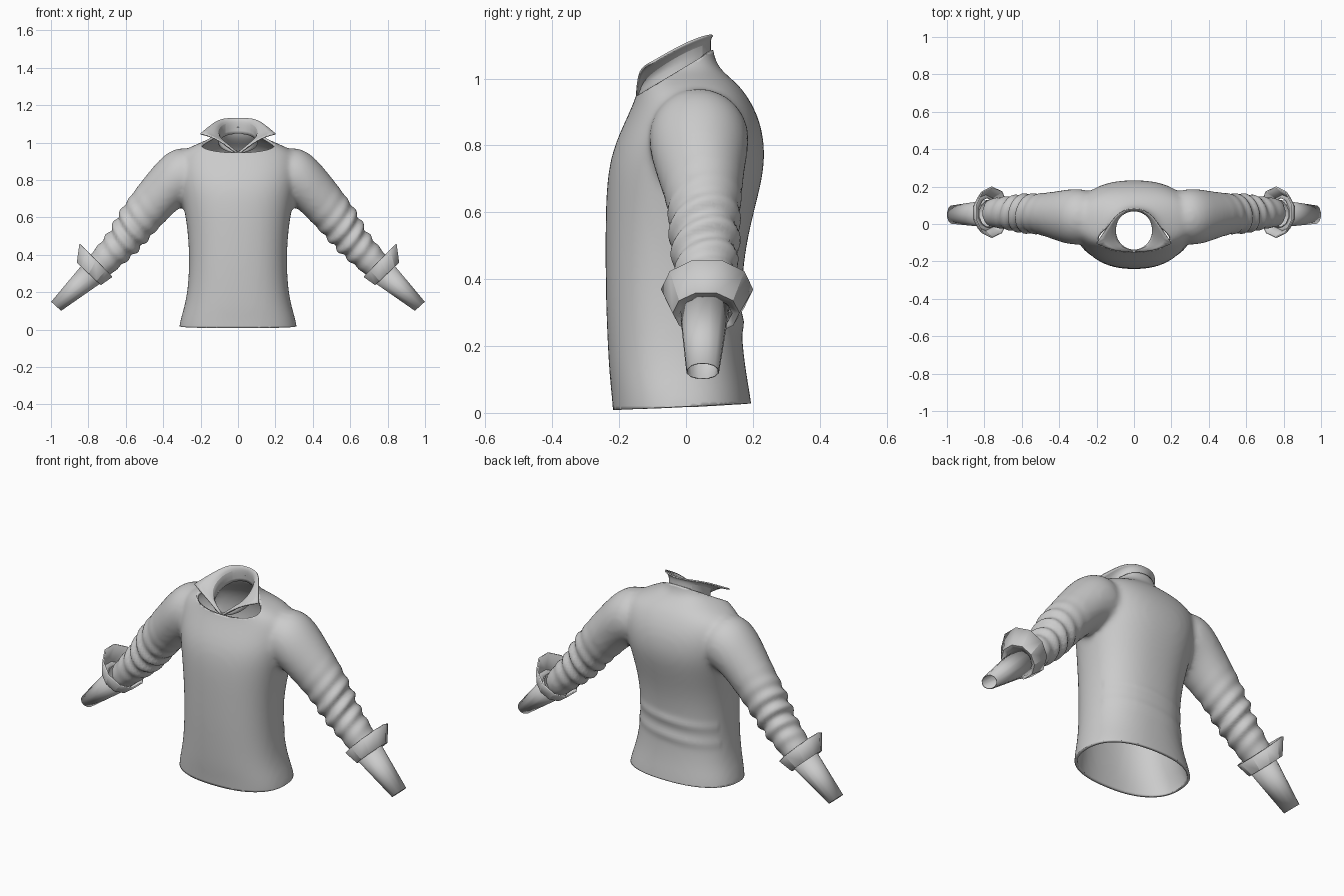
import bpy, bmesh, math
from mathutils import Vector

old = bpy.data.objects.get("Cube")
if old:
    bpy.data.objects.remove(old)

mat = bpy.data.materials.new("grey_cloth")
mat.use_nodes = True
GREY = (0.6, 0.6, 0.6, 1)
mat.diffuse_color = GREY
mat.node_tree.nodes["Principled BSDF"].inputs["Base Color"].default_value = GREY


def make(name, bm):
    bmesh.ops.recalc_face_normals(bm, faces=bm.faces)
    mesh = bpy.data.meshes.new(name)
    bm.to_mesh(mesh)
    bm.free()
    mesh.materials.append(mat)
    ob = bpy.data.objects.new(name, mesh)
    bpy.context.collection.objects.link(ob)
    return ob


def smooth(ob, angle):
    bpy.ops.object.select_all(action='DESELECT')
    ob.select_set(True)
    bpy.context.view_layer.objects.active = ob
    bpy.ops.object.shade_smooth_by_angle(angle=math.radians(angle))


def bridge(bm, rows, closed=True):
    rows = [[bm.verts.new(p) for p in row] for row in rows]
    n = len(rows[0])
    for a, b in zip(rows, rows[1:]):
        for i in range(n if closed else n - 1):
            j = (i + 1) % n
            bm.faces.new((a[i], a[j], b[j], b[i]))
    return rows


def cap(bm, rows):
    bm.faces.new(rows[0])
    bm.faces.new(rows[-1])


def ring(centre, u, v, n, power=2.0):
    """Superellipse around centre with half axes u and v."""
    pts = []
    for i in range(n):
        t = math.tau * (i + 0.5) / n
        c, s = math.cos(t), math.sin(t)
        pts.append(centre + u * math.copysign(abs(c) ** (2 / power), c)
                   + v * math.copysign(abs(s) ** (2 / power), s))
    return pts


def sleeve_ring(side, upper, lower, y, ry, n):
    a = Vector((upper[0] * side, y, upper[1]))
    b = Vector((lower[0] * side, y, lower[1]))
    return ring((a + b) / 2, (a - b) / 2, Vector((0, ry, 0)), n)


# Torso sections: height, half width, front y, back y
TORSO = [(-0.12, .325, -.215, .21), (.02, .322, -.22, .2), (.1, .295, -.23, .185),
         (.2, .272, -.236, .17), (.35, .262, -.242, .165), (.5, .268, -.243, .18),
         (.62, .285, -.242, .21), (.72, .305, -.236, .235), (.8, .32, -.217, .238),
         (.88, .325, -.18, .222), (.95, .31, -.148, .185), (.99, .23, -.142, .15),
         (1.025, .14, -.142, .105), (1.06, .105, -.14, .082), (1.18, .1, -.135, .078)]
# Sleeve sections: upper edge, lower edge, middle y, half depth
SLEEVE = [((.2, .97), (.18, .7), .04, .14), ((.35, .985), (.285, .68), .037, .158),
          ((.455, .875), (.365, .6), .042, .135), ((.55, .752), (.44, .525), .055, .112),
          ((.64, .63), (.505, .45), .055, .104), ((.68, .53), (.57, .385), .057, .097),
          ((.755, .45), (.63, .335), .06, .088), ((.81, .375), (.7, .275), .06, .08),
          ((.825, .345), (.735, .25), .06, .075)]

# Shirt body: torso and both sleeves fused into one skin
bm = bmesh.new()
cap(bm, bridge(bm, [ring(Vector((0, (f + b) / 2, z)), Vector((w, 0, 0)),
                         Vector((0, (b - f) / 2, 0)), 24, 2.35) for z, w, f, b in TORSO]))
for side in (1, -1):
    cap(bm, bridge(bm, [sleeve_ring(side, *row, 20) for row in SLEEVE]))
shirt = make("shirt_body", bm)
sub = shirt.modifiers.new("round", 'SUBSURF')
sub.levels = sub.render_levels = 2
remesh = shirt.modifiers.new("fuse", 'REMESH')
remesh.mode = 'VOXEL'
remesh.voxel_size = 0.014
relax = shirt.modifiers.new("relax", 'SMOOTH')
relax.factor = 0.5
relax.iterations = 10
fused = bpy.data.meshes.new_from_object(
    shirt.evaluated_get(bpy.context.evaluated_depsgraph_get()))
shirt.modifiers.clear()
shirt.data = fused


def bump(x, width):
    return math.exp(-(x / width) ** 2)


# Cloth folds on the forearms and the back of the waist, then open hem and neck
bm = bmesh.new()
bm.from_mesh(fused)
bm.normal_update()
for v in bm.verts:
    x, y, z = v.co
    ax = abs(x)
    along = (ax - z) * 0.7
    if ax > 0.36:
        fold = math.sin(along * 85 + y * 22 + (ax + z) * 6)
        v.co += v.normal * 0.009 * bump(along - 0.07, 0.13) * fold
    elif y > 0.05:
        for h, size in ((.27, .007), (.36, .008)):
            v.co += v.normal * size * bump(z - h - x * 0.08, 0.025) * bump(x, 0.25)
for point, normal in (((0, -.22, .008), (0, .05, -1)), ((0, -.145, .95), (0, -.6, 1))):
    bmesh.ops.bisect_plane(bm, geom=bm.verts[:] + bm.edges[:] + bm.faces[:],
                           plane_co=point, plane_no=normal, clear_outer=True)
bm.to_mesh(fused)
bm.free()
fused.materials.clear()
fused.materials.append(mat)
smooth(shirt, 60)
shell = shirt.modifiers.new("cloth", 'SOLIDIFY')
shell.thickness = 0.014

# Collar: stand foot, fold line and flared leaf, back to front for one half
FOOT = [(0, .08, 1.05), (.075, .055, 1.04), (.106, -.02, 1.005), (.09, -.09, .97),
        (.05, -.128, .95), (0, -.142, .94)]
FOLD = [(0, .072, 1.12), (.07, .048, 1.112), (.098, -.02, 1.085), (.085, -.085, 1.045),
        (.045, -.125, 1.0), (0, -.14, .95)]
LEAF = [(0, .084, 1.132), (.085, .06, 1.132), (.135, -.01, 1.105), (.2, -.105, 1.05),
        (.115, -.145, 1.03), (.008, -.15, .945)]
bm = bmesh.new()
crease = bm.verts.layers.float.new("crease_vert")
rows = bridge(bm, [FOOT, FOLD, LEAF], closed=False)
rows[2][3][crease] = 1.0
rows[2][5][crease] = 1.0
collar = make("collar", bm)
mirror = collar.modifiers.new("both_sides", 'MIRROR')
mirror.use_clip = True
mirror.merge_threshold = 0.001
sub = collar.modifiers.new("round", 'SUBSURF')
sub.levels = sub.render_levels = 2
thick = collar.modifiers.new("cloth", 'SOLIDIFY')
thick.thickness = 0.007
smooth(collar, 50)

for side, label in ((1, "left"), (-1, "right")):
    # Turned-back cuff, widest towards the elbow
    bm = bmesh.new()
    bridge(bm, [sleeve_ring(side, (.835, .345), (.74, .25), .06, .078, 10),
                sleeve_ring(side, (.865, .362), (.73, .235), .06, .1, 10),
                sleeve_ring(side, (.853, .462), (.667, .277), .063, .138, 10)])
    cuff = make(label + "_cuff", bm)
    cuff.modifiers.new("cloth", 'SOLIDIFY').thickness = 0.008
    smooth(cuff, 30)

    # Tapered inner sleeve, open at the wrist
    bm = bmesh.new()
    bridge(bm, [sleeve_ring(side, (.83, .355), (.72, .255), .055, .075, 12),
                sleeve_ring(side, (1.0, .15), (.945, .1), .05, .05, 12)])
    inner = make(label + "_inner_sleeve", bm)
    inner.modifiers.new("cloth", 'SOLIDIFY').thickness = 0.004
    smooth(inner, 40)
